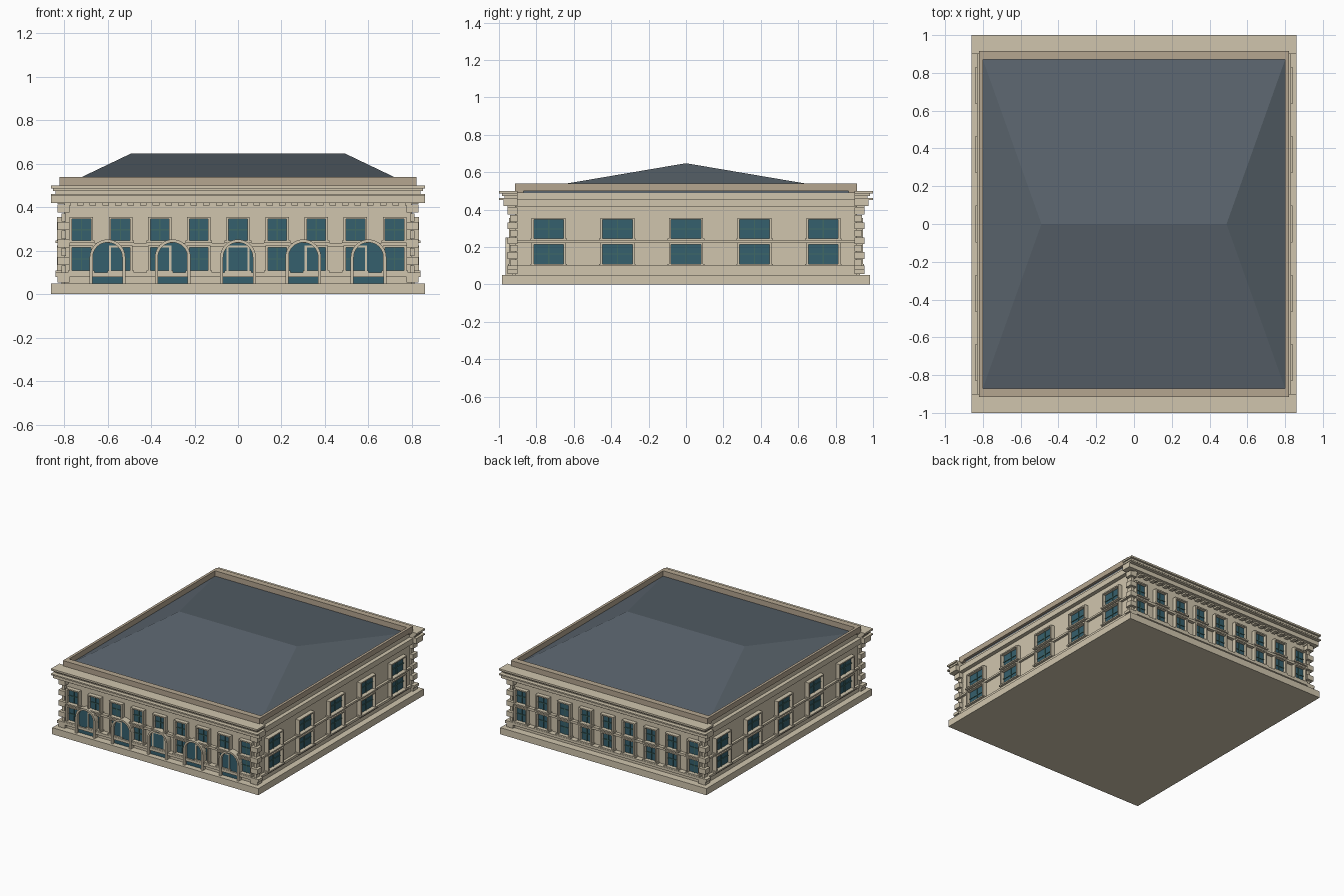
import bpy, bmesh
from math import pi, cos, sin
from mathutils import Matrix

if "Cube" in bpy.data.objects:
    bpy.data.objects.remove(bpy.data.objects["Cube"])


def material(name, rgb):
    m = bpy.data.materials.new(name)
    m.diffuse_color = (*rgb, 1)
    m.use_nodes = True
    m.node_tree.nodes["Principled BSDF"].inputs["Base Color"].default_value = m.diffuse_color
    return m


STONE = material("stone", (0.63, 0.56, 0.42))
DARK_STONE = material("dark_stone", (0.46, 0.38, 0.28))
SLATE = material("slate", (0.10, 0.125, 0.15))
GLASS = material("glass", (0.036, 0.117, 0.155))
BARS = material("glazing_bars", (0.05, 0.14, 0.13))


def finish(name, bm, mat):
    bmesh.ops.recalc_face_normals(bm, faces=bm.faces)
    me = bpy.data.meshes.new(name)
    bm.to_mesh(me)
    bm.free()
    me.materials.append(mat)
    ob = bpy.data.objects.new(name, me)
    bpy.context.collection.objects.link(ob)


def boxes(name, mat, items):
    # Each item is x0, x1, y0, y1, z0, z1
    bm = bmesh.new()
    for x0, x1, y0, y1, z0, z1 in items:
        m = Matrix.Translation(((x0 + x1) / 2, (y0 + y1) / 2, (z0 + z1) / 2))
        m = m @ Matrix.Diagonal((x1 - x0, y1 - y0, z1 - z0, 1))
        bmesh.ops.create_cube(bm, size=1, matrix=m)
    finish(name, bm, mat)


def on(side, u0, u1, d0, d1, z0, z1):
    # Box on a facade: u runs along it, d is distance outward from the centre
    return {"front": (u0, u1, -d1, -d0, z0, z1), "back": (u0, u1, d0, d1, z0, z1),
            "right": (d0, d1, u0, u1, z0, z1), "left": (-d1, -d0, u0, u1, z0, z1)}[side]


WX, WY = 0.80, 0.915

# Plinth and main body
boxes("plinth", STONE, [(-0.86, 0.86, -0.985, 0.985, 0, 0.05)])
boxes("body", STONE, [(-WX, WX, -WY, WY, 0.05, 0.49)])
boxes("side_frieze", STONE, [(-0.83, 0.83, -WY, WY, 0.415, 0.456)])

# Hipped roof with a short vertical edge
bm = bmesh.new()
low = [bm.verts.new((x, y, 0.49)) for x, y in ((-.8, -.87), (.8, -.87), (.8, .87), (-.8, .87))]
eave = [bm.verts.new((v.co.x, v.co.y, 0.5)) for v in low]
rl, rr = bm.verts.new((-0.49, 0, 0.648)), bm.verts.new((0.49, 0, 0.648))
bm.faces.new(low)
for i in range(4):
    j = (i + 1) % 4
    bm.faces.new((low[i], low[j], eave[j], eave[i]))
bm.faces.new((eave[0], eave[1], rr, rl))
bm.faces.new((eave[1], eave[2], rr))
bm.faces.new((eave[2], eave[3], rl, rr))
bm.faces.new((eave[3], eave[0], rl))
finish("roof", bm, SLATE)

# Parapet
boxes("parapet", DARK_STONE,
      [on(s, -0.82, 0.82, 0.87, WY, 0.49, 0.54) for s in ("front", "back")] +
      [on(s, -WY, WY, 0.80, 0.82, 0.50, 0.54) for s in ("left", "right")])

# Cornice, dentils, quoins and string courses
cornice, dentils, quoins, courses = [], [], [], []
for s in ("front", "back"):
    for hx, d, z0, z1 in ((0.86, 0.975, 0.42, 0.452), (0.86, 1.0, 0.452, 0.462),
                          (0.84, 0.97, 0.462, 0.474), (0.85, 0.985, 0.474, 0.487),
                          (0.86, 1.0, 0.487, 0.50)):
        cornice.append(on(s, -hx, hx, 0.90, d, z0, z1))
    for i in range(28):
        u = -0.783 + i * 0.058
        dentils.append(on(s, u - 0.015, u + 0.015, 0.91, 0.955, 0.408, 0.42))
    for i in range(9):
        z, wide = 0.055 + i * 0.04, i % 2 == 0
        hx, inner, d = (0.83, 0.775, 0.955) if wide else (0.812, 0.79, 0.94)
        for a, b in ((-hx, -inner), (inner, hx)):
            quoins.append(on(s, a, b, 0.90, d, z, z + 0.037))
    courses += [on(s, -0.81, 0.81, 0.90, 0.94, 0.218, 0.236),
                on(s, -0.84, 0.84, 0.90, 0.955, 0.08, 0.10),
                on(s, -0.80, 0.80, 0.90, 0.93, 0.05, 0.08)]
for s in ("left", "right"):
    courses += [on(s, -0.94, 0.94, 0.79, 0.818, 0.222, 0.236),
                on(s, -0.94, 0.94, 0.79, 0.82, 0.082, 0.10),
                on(s, -WY, WY, 0.79, 0.812, 0.05, 0.082)]
boxes("cornice", STONE, cornice)
boxes("dentils", STONE, dentils)
boxes("quoins", STONE, quoins)
boxes("string_courses", STONE, courses)

# Windows: glass, glazing bars, jambs, lintel and sill
glass, bars, frames = [], [], []


def window(s, u, w, d, z0, z1):
    f, zm = 0.011, (z0 + z1) / 2
    glass.append(on(s, u - w, u + w, d - 0.01, d + 0.008, z0, z1))
    bars.append(on(s, u - 0.003, u + 0.003, d, d + 0.013, z0, z1))
    bars.append(on(s, u - w, u + w, d, d + 0.013, zm - 0.003, zm + 0.003))
    for a in (u - w - f, u + w):
        frames.append(on(s, a, a + f, d - 0.01, d + 0.032, z0, z1))
    frames.append(on(s, u - w - f, u + w + f, d - 0.01, d + 0.032, z1, z1 + 0.009))
    frames.append(on(s, u - w - 0.018, u + w + 0.018, d - 0.01, d + 0.038, z0 - 0.01, z0))


for z0, z1 in ((0.11, 0.214), (0.246, 0.347)):
    for s in ("front", "back"):
        for i in range(-4, 5):
            window(s, i * 0.18, 0.043, WY, z0, z1)
    for s in ("left", "right"):
        for i in range(-2, 3):
            window(s, i * 0.367, 0.08, WX, z0, z1)
boxes("window_glass", GLASS, glass)
boxes("window_bars", BARS, bars)
boxes("window_frames", STONE, frames)


# Arched entrances along the front
def arch_line(u, r, n=16):
    pts = [(u + r, 0.05)]
    pts += [(u + r * cos(pi * i / n), 0.17 + r * sin(pi * i / n)) for i in range(n + 1)]
    return pts + [(u - r, 0.05)]


def extrude(bm, faces, depth):
    new = bmesh.ops.extrude_face_region(bm, geom=faces)["geom"]
    vs = [g for g in new if isinstance(g, bmesh.types.BMVert)]
    bmesh.ops.translate(bm, verts=vs, vec=(0, -depth, 0))


panes, rings = bmesh.new(), bmesh.new()
for i in range(-2, 3):
    u = i * 0.3
    f = panes.faces.new([panes.verts.new((x, -0.91, z)) for x, z in arch_line(u, 0.07)])
    extrude(panes, [f], 0.034)
    a = [rings.verts.new((x, -0.91, z)) for x, z in arch_line(u, 0.068)]
    b = [rings.verts.new((x, -0.91, z)) for x, z in arch_line(u, 0.082)]
    strip = [rings.faces.new((a[k], a[k + 1], b[k + 1], b[k])) for k in range(len(a) - 1)]
    extrude(rings, strip, 0.055)
finish("arch_glass", panes, GLASS)
finish("arch_surrounds", rings, STONE)
